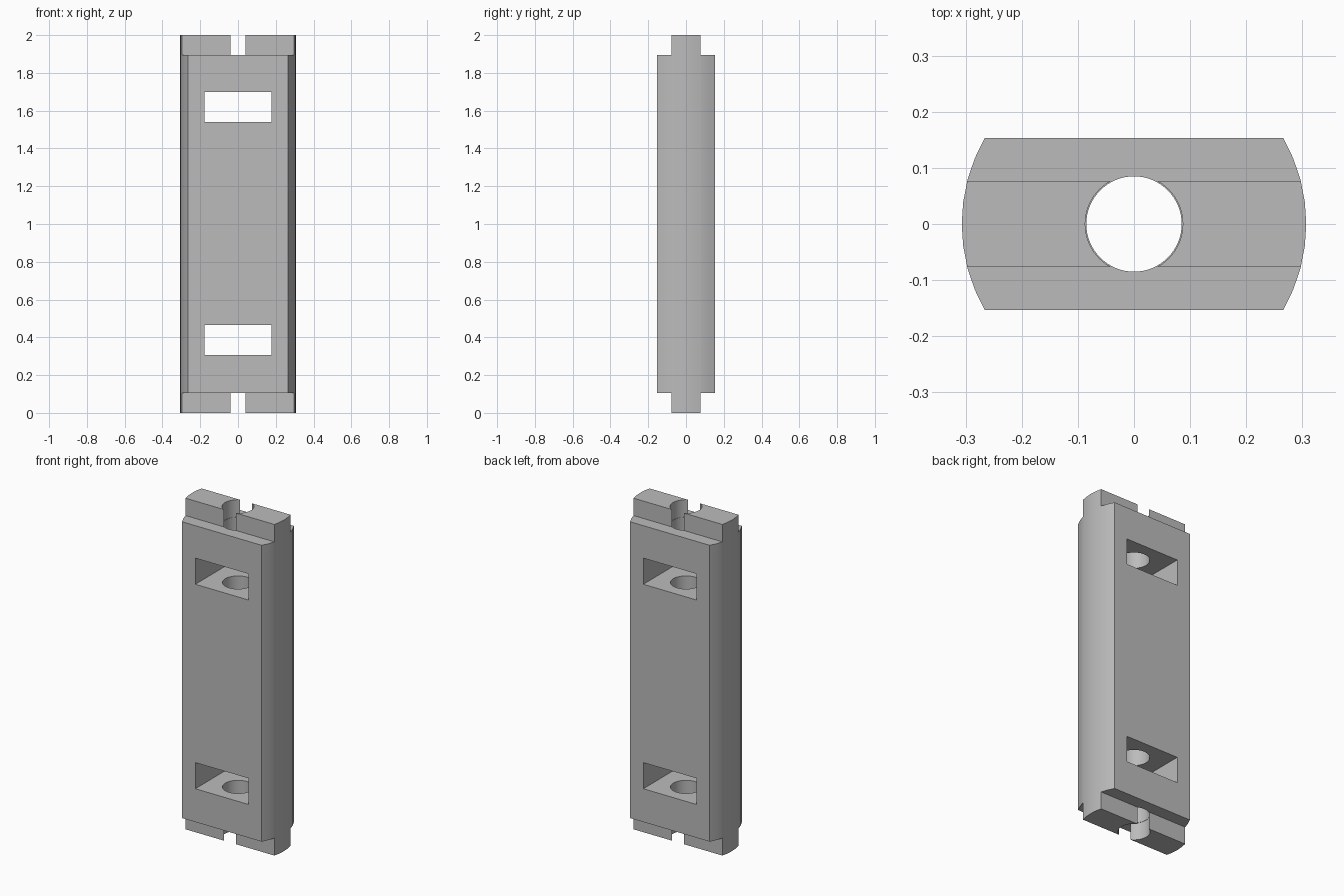
import bpy
import bmesh
from math import radians, sin, cos

default = bpy.data.objects.get("Cube")
if default:
    bpy.data.objects.remove(default, do_unlink=True)

HEIGHT, RADIUS = 2.0, 0.307
TONGUE_HALF, STEP = 0.077, 0.105

grey = bpy.data.materials.new("plain grey")
grey.use_nodes = True
colour = (0.5, 0.5, 0.5, 1)
grey.diffuse_color = colour
grey.node_tree.nodes["Principled BSDF"].inputs["Base Color"].default_value = colour


def prism(name, outline, height):
    """Extrude an outline upward from the floor."""
    bm = bmesh.new()
    face = bm.faces.new([bm.verts.new((x, y, 0)) for x, y in outline])
    top = bmesh.ops.extrude_face_region(bm, geom=[face])["geom"]
    bmesh.ops.translate(bm, vec=(0, 0, height),
                        verts=[v for v in top if isinstance(v, bmesh.types.BMVert)])
    bmesh.ops.recalc_face_normals(bm, faces=bm.faces)
    mesh = bpy.data.meshes.new(name)
    bm.to_mesh(mesh)
    bm.free()
    obj = bpy.data.objects.new(name, mesh)
    bpy.context.collection.objects.link(obj)
    mesh.materials.append(grey)
    return obj


def cut(target, cutter):
    mod = target.modifiers.new(cutter.name, 'BOOLEAN')
    mod.operation, mod.solver, mod.object = 'DIFFERENCE', 'EXACT', cutter
    bpy.context.view_layer.objects.active = target
    bpy.ops.object.modifier_apply(modifier=mod.name)
    bpy.data.objects.remove(cutter, do_unlink=True)


def box(name, center, size):
    bpy.ops.mesh.primitive_cube_add(size=1, location=center)
    obj = bpy.context.object
    obj.name, obj.scale = name, size
    obj.data.materials.append(grey)
    return obj


def bore(name, radius, z, depth):
    bpy.ops.mesh.primitive_cylinder_add(vertices=64, radius=radius, depth=depth,
                                        location=(0, 0, z))
    obj = bpy.context.object
    obj.name = name
    obj.data.materials.append(grey)
    return obj


# Body: two flat faces joined by rounded sides
angles = [-30 + 7.5 * i for i in range(9)]
angles += [a + 180 for a in angles]
body = prism("slotted_body",
             [(RADIUS * cos(radians(a)), RADIUS * sin(radians(a))) for a in angles],
             HEIGHT)

# End tongues: remove the front and back corners at both ends
for z in (0, HEIGHT):
    for side in (-1, 1):
        cut(body, box("shoulder_cutter", (0, side * (TONGUE_HALF + 0.2), z),
                      (1, 0.4, 2 * STEP)))

# Lengthwise bore, slightly wider through the tongues
cut(body, bore("bore_cutter", 0.085, HEIGHT / 2, HEIGHT + 0.2))
for z in (0, HEIGHT):
    cut(body, bore("tongue_bore_cutter", 0.087, z, 2 * STEP))

# Rectangular windows from front to back
for z in (0.385, 1.62):
    cut(body, box("window_cutter", (0, 0, z), (0.355, 1, 0.158)))

# Smooth rounded sides and bore, keep machined edges sharp
bpy.ops.object.select_all(action='DESELECT')
body.select_set(True)
bpy.context.view_layer.objects.active = body
bpy.ops.object.shade_smooth_by_angle(angle=radians(20))
